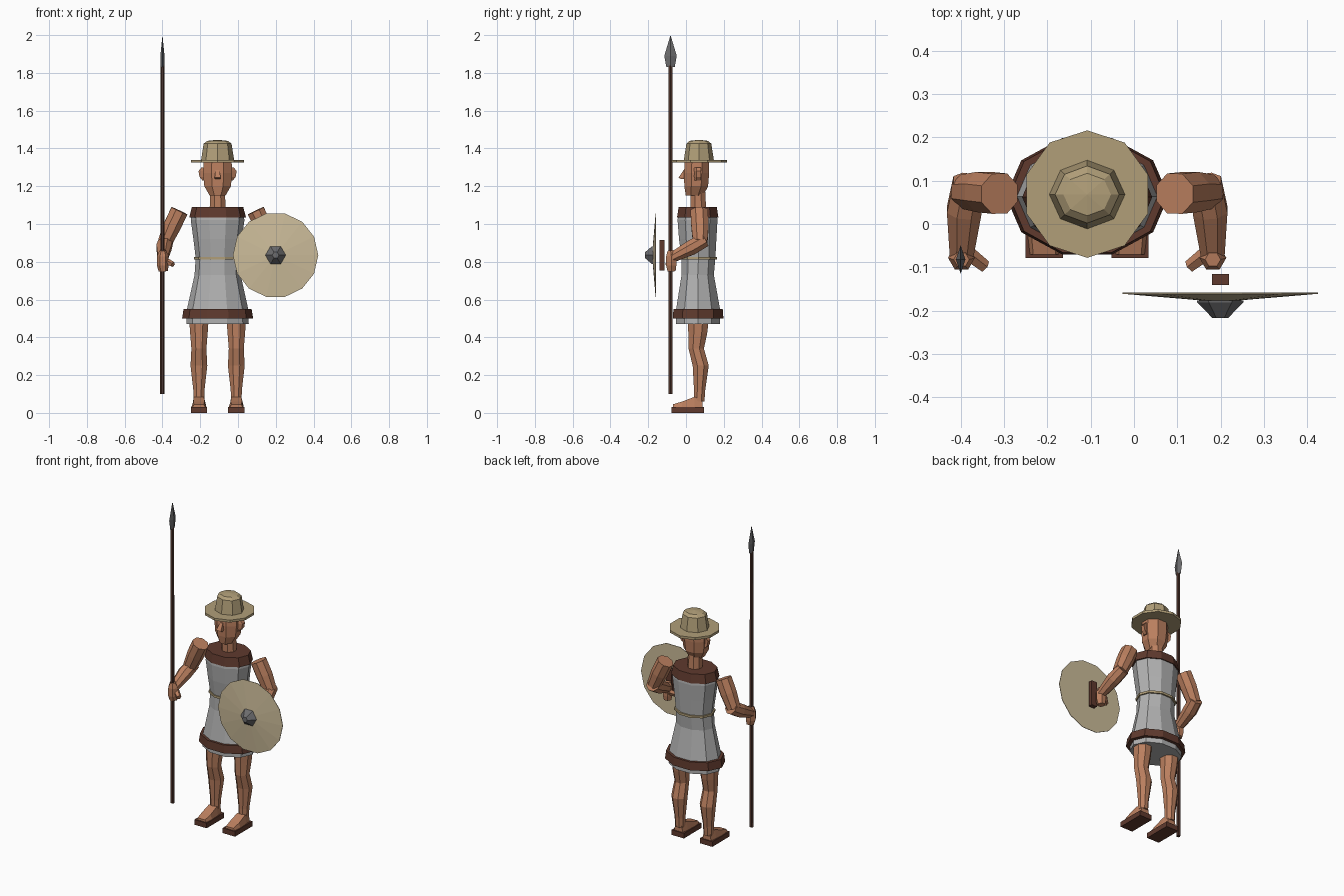
import bpy, bmesh, math
from mathutils import Vector

CX, CY = -0.108, 0.068      # axis of the body


def mat(name, r, g, b):
    m = bpy.data.materials.new(name)
    m.diffuse_color = (r, g, b, 1)
    return m


SKIN = mat("skin", 0.50, 0.215, 0.115)
CLOTH = mat("grey cloth", 0.44, 0.44, 0.44)
LEATHER = mat("brown leather", 0.115, 0.042, 0.027)
STRAW = mat("straw", 0.44, 0.345, 0.19)
HIDE = mat("pale hide", 0.60, 0.50, 0.32)
IRON = mat("iron", 0.15, 0.15, 0.155)
WOOD = mat("dark wood", 0.085, 0.038, 0.026)


def skin_rings(name, rings, material):
    """Join equal-length rings of points into a closed flat-shaded solid."""
    bm = bmesh.new()
    loops = [[bm.verts.new(p) for p in ring] for ring in rings]
    n = len(loops[0])
    for a, b in zip(loops, loops[1:]):
        for i in range(n):
            j = (i + 1) % n
            bm.faces.new((a[i], a[j], b[j], b[i]))
    bm.faces.new(loops[0])
    bm.faces.new(loops[-1])
    bmesh.ops.remove_doubles(bm, verts=bm.verts, dist=1e-5)
    bmesh.ops.recalc_face_normals(bm, faces=bm.faces)
    me = bpy.data.meshes.new(name)
    bm.to_mesh(me)
    bm.free()
    me.materials.append(material)
    ob = bpy.data.objects.new(name, me)
    bpy.context.collection.objects.link(ob)
    return ob


def loft(name, sections, sides, material, x=CX, turn=0.0):
    """Stack of level ellipses: (z, centre y, radius x, radius y)."""
    ang = [math.radians(turn) + 2 * math.pi * i / sides for i in range(sides)]
    return skin_rings(name, [[(x + rx * math.cos(a), cy + ry * math.sin(a), z)
                              for a in ang] for z, cy, rx, ry in sections], material)


def tube(name, path, sides, material):
    """Round limb through (point, radius) pairs with mitred joints."""
    pts = [Vector(p) for p, r in path]
    rings = []
    for i, (p, r) in enumerate(path):
        d = (pts[min(i + 1, len(pts) - 1)] - pts[max(i - 1, 0)]).normalized()
        u = d.cross(Vector((1, 0, 0))).normalized()
        v = d.cross(u)
        rings.append([pts[i] + r * (u * math.cos(a) + v * math.sin(a))
                      for a in [2 * math.pi * (k + 0.5) / sides for k in range(sides)]])
    return skin_rings(name, rings, material)


def box(name, x0, x1, y0, y1, z0, z1, material):
    return skin_rings(name, [[(x0, y0, z), (x1, y0, z), (x1, y1, z), (x0, y1, z)]
                             for z in (z0, z1)], material)


# Tunic with collar, belt and hem band
loft("tunic", [(0.47, 0.064, 0.165, 0.122), (0.55, 0.064, 0.162, 0.122),
               (0.73, 0.062, 0.122, 0.09), (0.82, 0.066, 0.116, 0.094),
               (0.92, 0.062, 0.128, 0.104), (1.02, 0.061, 0.142, 0.111),
               (1.07, 0.061, 0.136, 0.106)], 10, CLOTH)
loft("collar", [(1.035, 0.062, 0.150, 0.115), (1.09, 0.062, 0.136, 0.106)], 10, LEATHER)
loft("belt", [(0.812, 0.067, 0.125, 0.102), (0.826, 0.067, 0.125, 0.102)], 10, STRAW)
loft("hem_band", [(0.50, 0.064, 0.188, 0.141), (0.55, 0.064, 0.180, 0.137)], 10, LEATHER)

# Neck and head
loft("neck", [(1.06, 0.066, 0.046, 0.045), (1.19, 0.062, 0.042, 0.042)], 8, SKIN, turn=22.5)
loft("head", [(1.15, 0.045, 0.045, 0.050), (1.20, 0.054, 0.076, 0.068),
              (1.27, 0.056, 0.084, 0.072), (1.335, 0.058, 0.080, 0.070)], 8, SKIN, turn=22.5)
skin_rings("nose", [[(CX - w, 0.01, z), (CX + w, 0.01, z), (CX + w, y, z), (CX - w, y, z)]
                    for z, w, y in ((1.237, 0.014, -0.025), (1.245, 0.016, -0.04),
                                    (1.285, 0.010, -0.013))], SKIN)

# Brimmed hat
loft("hat_brim", [(1.325, 0.069, 0.147, 0.147), (1.34, 0.069, 0.147, 0.147)], 10, STRAW, turn=18)
loft("hat_crown", [(1.335, CY, 0.088, 0.08), (1.425, CY, 0.074, 0.066),
                   (1.44, CY, 0.055, 0.049), (1.446, CY, 0.0, 0.0)], 8, STRAW)

# Ears, legs, feet and arms on both sides
for s, side in ((-1, "right"), (1, "left")):
    def X(d):
        return CX + s * d
    skin_rings(side + "_ear", [[(X(0.07), 0.04, z), (X(0.07), 0.075, z),
                                (X(o), 0.08, z), (X(o), 0.055, z)]
                               for z, o in ((1.23, 0.08), (1.25, 0.096),
                                            (1.28, 0.101), (1.30, 0.085))], SKIN)
    lx = X(0.099)
    loft(side + "_leg", [(0.06, 0.070, 0.030, 0.030), (0.12, 0.072, 0.032, 0.032),
                         (0.25, 0.078, 0.048, 0.046), (0.34, 0.054, 0.043, 0.044),
                         (0.42, 0.062, 0.050, 0.054), (0.50, 0.066, 0.056, 0.060)],
         8, SKIN, x=lx, turn=22.5)
    # Foot as a wedge, low at the toes
    skin_rings(side + "_foot", [[(lx - w, y, 0.03), (lx + w, y, 0.03),
                                 (lx + w * 0.75, y, h), (lx - w * 0.75, y, h)]
                                for y, w, h in ((-0.07, 0.034, 0.045), (-0.02, 0.04, 0.06),
                                                (0.045, 0.036, 0.085), (0.088, 0.03, 0.07))], SKIN)
    box(side + "_sandal", lx - 0.043, lx + 0.043, -0.078, 0.095, 0.0, 0.032, LEATHER)
    tube(side + "_upper_arm", [((X(0.202), 0.07, 1.07), 0.05), ((X(0.24), 0.074, 0.99), 0.050),
                               ((X(0.278), 0.075, 0.905), 0.042)], 8, SKIN)
    tube(side + "_forearm", [((X(0.272), 0.098, 0.915), 0.040), ((X(0.284), 0.03, 0.876), 0.043),
                             ((X(0.290), -0.075, 0.822), 0.029)], 8, SKIN)
    # Fist wrapped round the grip, with an inner thumb
    tube(side + "_fist", [((X(0.290), -0.082, 0.86), 0.018), ((X(0.290), -0.078, 0.83), 0.031),
                          ((X(0.290), -0.078, 0.78), 0.031), ((X(0.288), -0.076, 0.75), 0.024)],
         6, SKIN)
    tube(side + "_thumb", [((X(0.275), -0.068, 0.805), 0.018),
                           ((X(0.236), -0.098, 0.785), 0.015)], 5, SKIN)

# Spear
loft("spear_shaft", [(0.10, -0.082, 0.012, 0.012), (1.84, -0.082, 0.011, 0.011)], 6, WOOD, x=-0.40)
loft("spear_head", [(1.83, -0.082, 0.010, 0.022), (1.89, -0.082, 0.011, 0.033),
                    (2.0, -0.082, 0.0, 0.0)], 4, IRON, x=-0.40)


def disc_rings(name, rings, sides, material):
    """Discs facing the front around the shield centre: (y, radius)."""
    ang = [2 * math.pi * i / sides for i in range(sides)]
    return skin_rings(name, [[(0.199 + r * math.cos(a), y, 0.835 + r * math.sin(a))
                              for a in ang] for y, r in rings], material)


# Shield with boss and rear handle
disc_rings("shield", [(-0.158, 0.226), (-0.161, 0.226), (-0.18, 0.0)], 14, HIDE)
disc_rings("shield_boss", [(-0.176, 0.054), (-0.181, 0.053), (-0.217, 0.018)], 6, IRON)
box("shield_handle", 0.18, 0.219, -0.141, -0.115, 0.755, 0.915, LEATHER)
